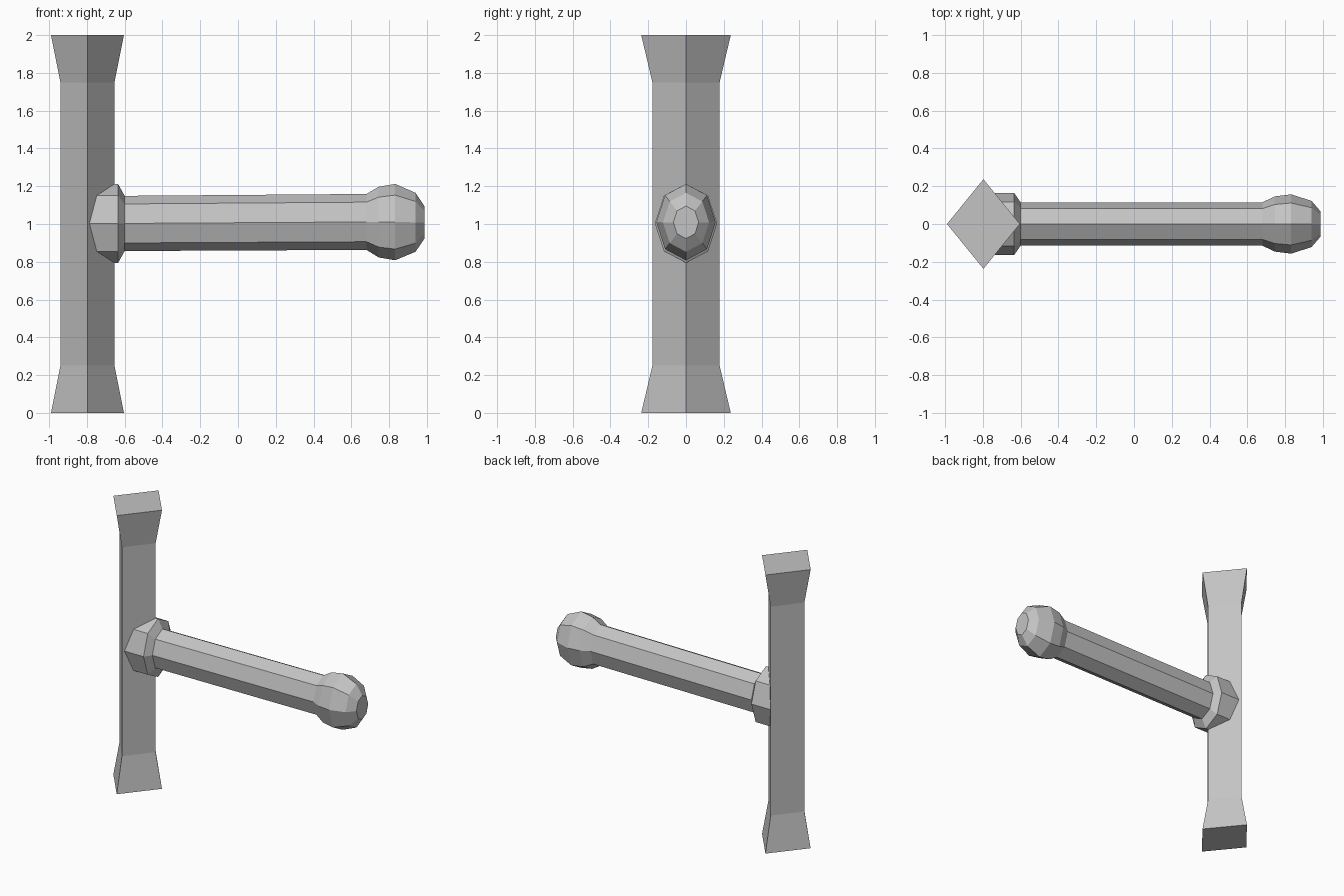
import bpy, bmesh, math
from mathutils import Vector

if "Cube" in bpy.data.objects:
    bpy.data.objects.remove(bpy.data.objects["Cube"])

grey = bpy.data.materials.new("mid_grey")
grey.diffuse_color = (0.55, 0.55, 0.55, 1)
grey.use_nodes = True
grey.node_tree.nodes["Principled BSDF"].inputs["Base Color"].default_value = grey.diffuse_color


def loft(name, sides, sections, ring_point):
    """Skin a closed, flat-shaded solid through a series of rings."""
    bm = bmesh.new()
    rings = [[bm.verts.new(ring_point(s, 2 * math.pi * i / sides))
              for i in range(sides)] for s in sections]
    for a, b in zip(rings, rings[1:]):
        for i in range(sides):
            j = (i + 1) % sides
            bm.faces.new((a[i], a[j], b[j], b[i]))
    bm.faces.new(rings[0])
    bm.faces.new(rings[-1])
    bmesh.ops.recalc_face_normals(bm, faces=bm.faces)
    mesh = bpy.data.meshes.new(name)
    bm.to_mesh(mesh)
    bm.free()
    mesh.materials.append(grey)
    obj = bpy.data.objects.new(name, mesh)
    bpy.context.collection.objects.link(obj)
    return obj


def post_point(s, a):
    z, rx, ry = s
    return Vector((-0.797 + rx * math.cos(a), ry * math.sin(a), z))


def bar_point(s, a):
    x, zc, ry, rz = s
    return Vector((x, ry * math.cos(a), zc + rz * math.sin(a)))


# Upright diamond post with flared ends
loft("post", 4, [(0, 0.193, 0.237), (0.25, 0.143, 0.178),
                 (1.75, 0.143, 0.178), (2, 0.193, 0.237)], post_point)

# Horizontal handle: collar at the post, shaft and rounded knob
loft("handle", 8, [(-0.797, 1.003, 0.165, 0.209),
                   (-0.635, 1.003, 0.165, 0.209),
                   (-0.60, 1.003, 0.115, 0.146),
                   (0.68, 1.011, 0.115, 0.148),
                   (0.745, 1.010, 0.146, 0.187),
                   (0.832, 1.010, 0.157, 0.202),
                   (0.94, 1.009, 0.122, 0.156),
                   (0.987, 1.009, 0.067, 0.086)], bar_point)
